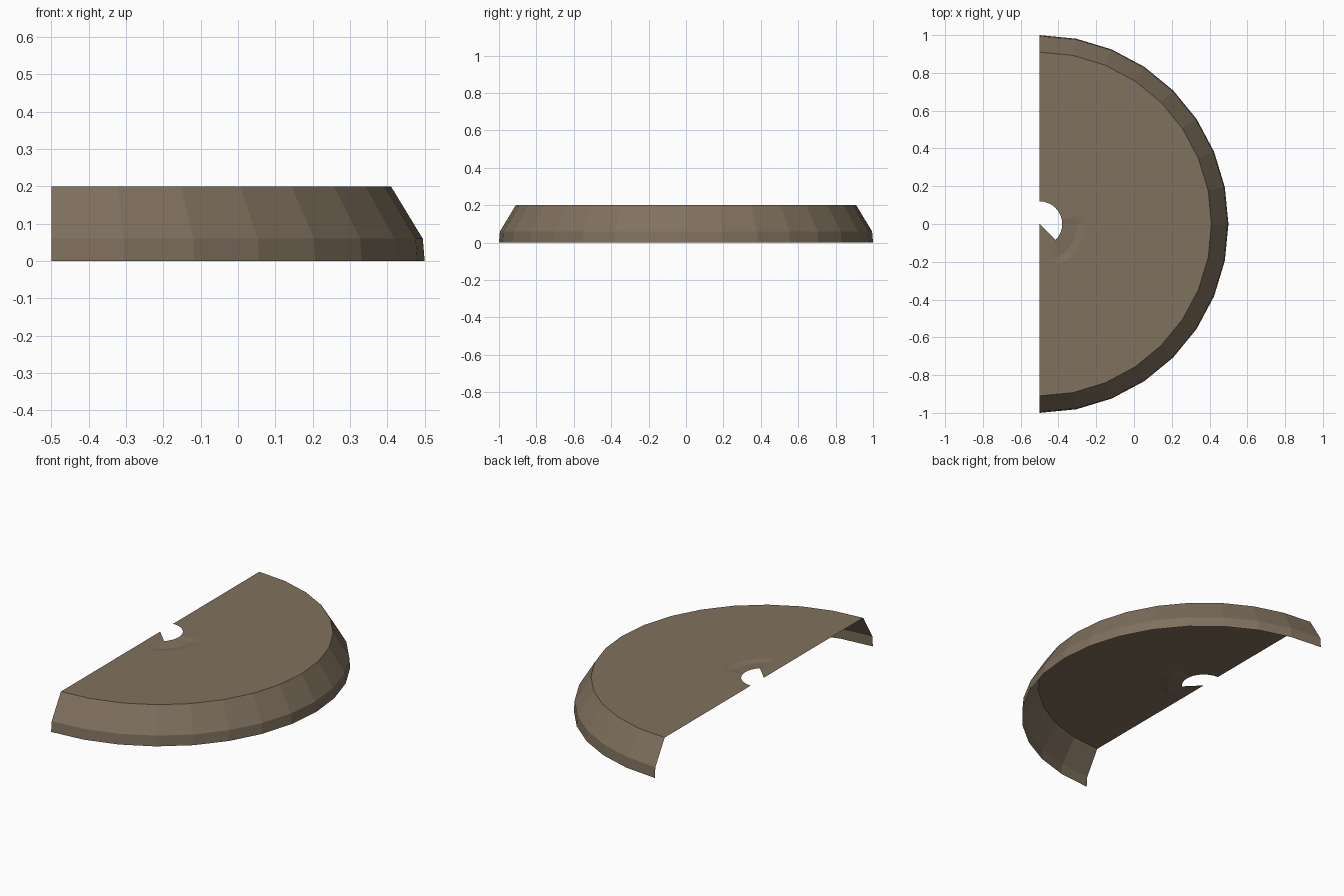
import bpy, bmesh, math

if "Cube" in bpy.data.objects:
    bpy.data.objects.remove(bpy.data.objects["Cube"])

SEG = 16          # segments around the half circle
CX = -0.5         # centre of the half disc

mat = bpy.data.materials.new("earthy brown")
mat.diffuse_color = (0.216, 0.165, 0.112, 1)
mat.use_nodes = True
mat.node_tree.nodes["Principled BSDF"].inputs["Base Color"].default_value = mat.diffuse_color

bm = bmesh.new()

# half-turn profile, inside to outside: (radius, height)
profile = [(0.12, 0.2), (0.20, 0.2), (0.24, 0.2), (0.80, 0.2),
           (0.91, 0.2), (0.995, 0.06), (1.0, 0.0)]
rings = []
for row, (r, z) in enumerate(profile):
    ring = []
    for i in range(SEG + 1):
        a = -math.pi / 2 + math.pi * i / SEG
        # faint dent beside the hole
        dip = 0.008 if row == 1 and 3 <= i <= 8 else 0
        ring.append(bm.verts.new((CX + r * math.cos(a), r * math.sin(a), z - dip)))
    rings.append(ring)

for inner, outer in zip(rings, rings[1:]):
    for i in range(SEG):
        bm.faces.new((inner[i], outer[i], outer[i + 1], inner[i + 1]))

# wedge that still fills part of the central hole
centre = bm.verts.new((CX, 0, 0.2))
for i in range(4):
    bm.faces.new((centre, rings[0][i], rings[0][i + 1]))

mesh = bpy.data.meshes.new("half_disc_shell")
bm.to_mesh(mesh)
bm.free()
mesh.materials.append(mat)
shell = bpy.data.objects.new("half_disc_shell", mesh)
bpy.context.collection.objects.link(shell)
